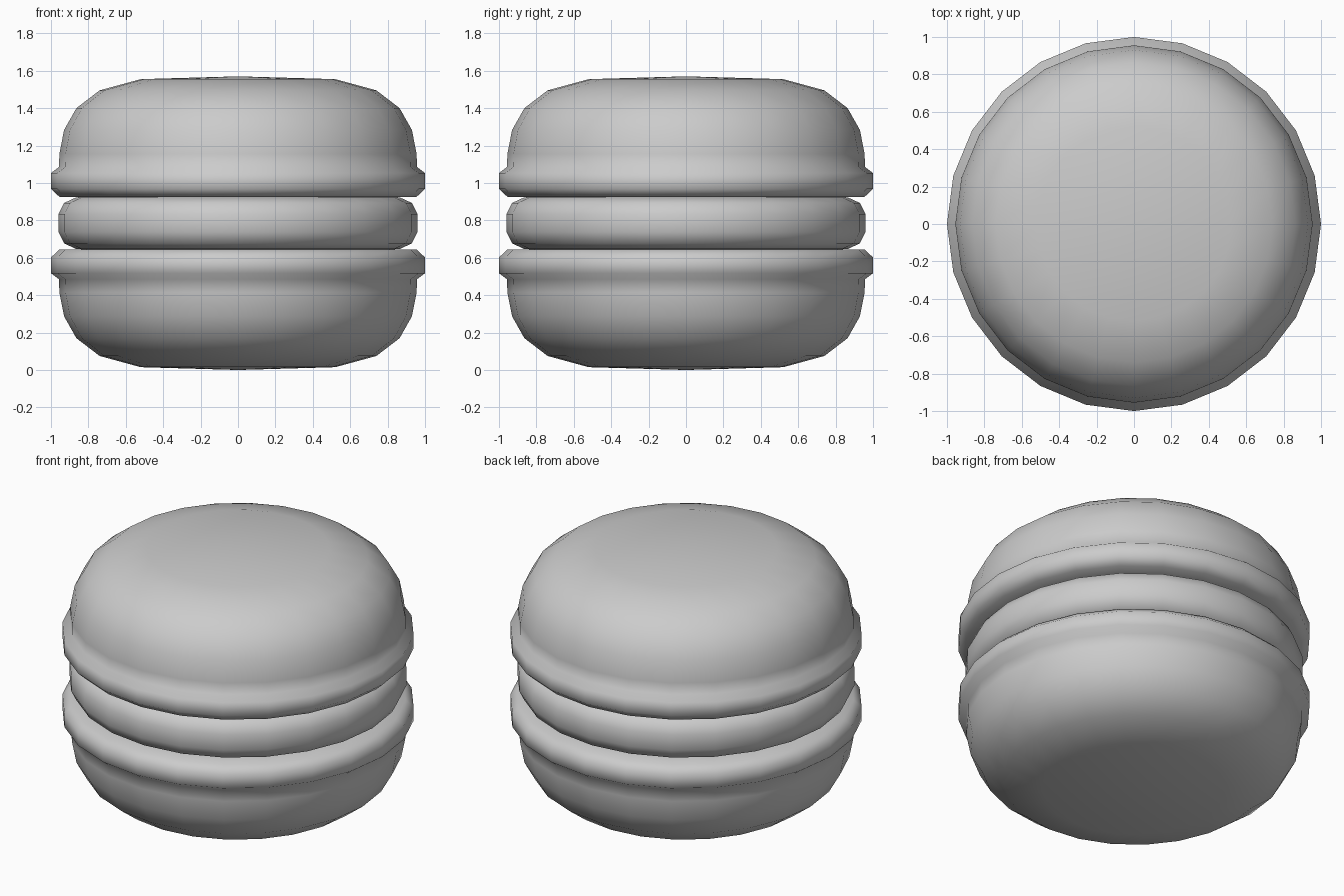
import bpy, bmesh, math

if "Cube" in bpy.data.objects:
    bpy.data.objects.remove(bpy.data.objects["Cube"])

SIDES = 24
MID = 0.785  # mirror height of the stack


def lathe(name, profile):
    """Revolve an (r, z) profile around z into a smooth closed solid."""
    bm = bmesh.new()
    verts = [bm.verts.new((r, 0, z)) for r, z in profile]
    edges = [bm.edges.new(pair) for pair in zip(verts, verts[1:])]
    bmesh.ops.spin(bm, geom=verts + edges, cent=(0, 0, 0), axis=(0, 0, 1),
                   angle=math.tau, steps=SIDES, use_duplicate=False)
    bmesh.ops.remove_doubles(bm, verts=bm.verts, dist=1e-4)
    bmesh.ops.recalc_face_normals(bm, faces=bm.faces)
    for f in bm.faces:
        f.smooth = True
    mesh = bpy.data.meshes.new(name)
    bm.to_mesh(mesh)
    bm.free()
    obj = bpy.data.objects.new(name, mesh)
    bpy.context.collection.objects.link(obj)
    return obj


# Domed biscuit shell with its ruffled foot
shell = [(0, 1.57), (0.52, 1.555), (0.74, 1.495), (0.864, 1.40), (0.93, 1.283),
         (0.955, 1.155), (0.957, 1.085), (1.0, 1.053), (1.0, 0.968),
         (0.955, 0.926), (0.80, 0.925), (0, 0.925)]
lathe("top_shell", shell)
lathe("bottom_shell", [(r, 2 * MID - z) for r, z in shell])

# Rounded cream filling between the shells
half = [(0.96, 0.048), (0.93, 0.108), (0.865, 0.138), (0.75, 0.145), (0, 0.145)]
filling = [(r, MID + z) for r, z in reversed(half)] + [(r, MID - z) for r, z in half]
lathe("filling", filling)
